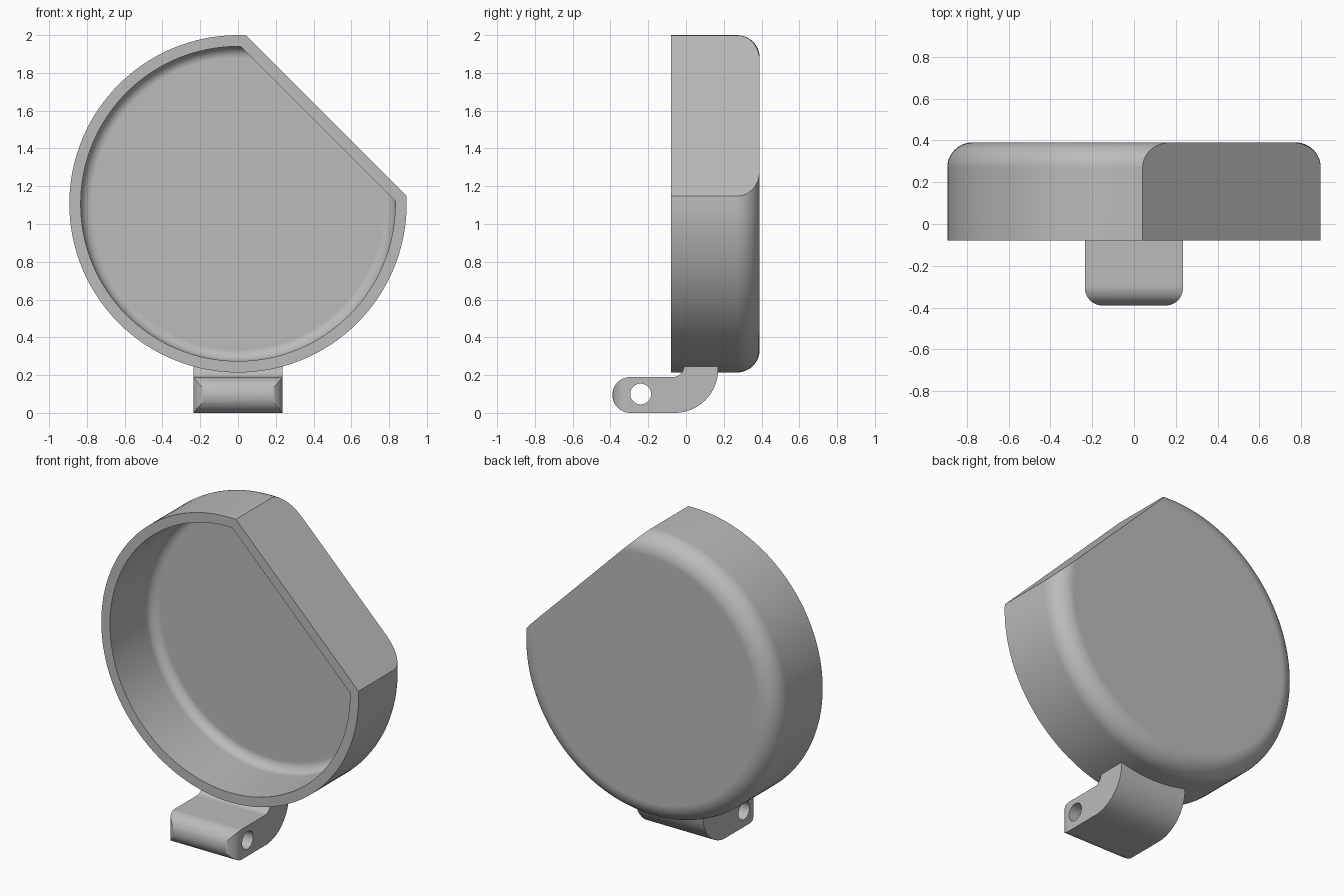
import bpy, bmesh
from math import sin, cos, pi, radians
from mathutils import Vector

if "Cube" in bpy.data.objects:
    bpy.data.objects.remove(bpy.data.objects["Cube"], do_unlink=True)

GREY = (0.5, 0.5, 0.5, 1)
grey = bpy.data.materials.new("plain grey")
grey.use_nodes = True
grey.diffuse_color = GREY
grey.node_tree.nodes["Principled BSDF"].inputs["Base Color"].default_value = GREY

CENTRE_Z, RADIUS, WALL = 1.107, 0.893, 0.06
FRONT, BACK = -0.08, 0.39


def arc(cx, cy, r, start, end, n=12):
    """Points on an arc, angles in degrees."""
    angles = [radians(start + (end - start) * i / n) for i in range(n + 1)]
    return [(cx + r * cos(a), cy + r * sin(a)) for a in angles]


def make_object(name, bm):
    bmesh.ops.recalc_face_normals(bm, faces=bm.faces)
    mesh = bpy.data.meshes.new(name)
    bm.to_mesh(mesh)
    bm.free()
    mesh.materials.append(grey)
    ob = bpy.data.objects.new(name, mesh)
    bpy.context.collection.objects.link(ob)
    return ob


def clipped_drum(name, radius, front, back, fillet, cut_offset):
    """Disc with a rounded back rim, sliced flat along a diagonal plane."""
    bm = bmesh.new()
    profile = [(0, front), (radius, front)]
    profile += arc(radius - fillet, back - fillet, fillet, 0, 90) + [(0, back)]
    verts = [bm.verts.new((r, y, CENTRE_Z)) for r, y in profile]
    edges = [bm.edges.new(pair) for pair in zip(verts, verts[1:])]
    bmesh.ops.spin(bm, geom=verts + edges, cent=(0, 0, CENTRE_Z), axis=(0, 1, 0),
                   angle=2 * pi, steps=128)
    bmesh.ops.remove_doubles(bm, verts=bm.verts, dist=1e-5)
    normal = Vector((1, 0, 1)).normalized()
    cut = bmesh.ops.bisect_plane(
        bm, geom=bm.verts[:] + bm.edges[:] + bm.faces[:],
        plane_co=Vector((0, 0, CENTRE_Z)) + normal * cut_offset,
        plane_no=normal, clear_outer=True)
    rim = [e for e in cut["geom_cut"] if isinstance(e, bmesh.types.BMEdge)]
    bmesh.ops.contextual_create(bm, geom=rim)
    # merge the flat front and back into single faces
    bmesh.ops.dissolve_limit(bm, angle_limit=radians(0.1), verts=bm.verts, edges=bm.edges)
    return make_object(name, bm)


def prism(name, points, place, shift):
    """Extrude a closed outline; place maps 2D points into space."""
    bm = bmesh.new()
    face = bm.faces.new([bm.verts.new(place(*p)) for p in points])
    new = bmesh.ops.extrude_face_region(bm, geom=[face])["geom"]
    bmesh.ops.translate(bm, vec=shift, verts=[v for v in new if isinstance(v, bmesh.types.BMVert)])
    return make_object(name, bm)


def boolean(ob, cutter, operation):
    mod = ob.modifiers.new(operation.lower(), "BOOLEAN")
    mod.operation, mod.solver, mod.object = operation, "EXACT", cutter
    bpy.context.view_layer.objects.active = ob
    bpy.ops.object.modifier_apply(modifier=mod.name)
    bpy.data.objects.remove(cutter, do_unlink=True)


def finish(ob):
    bpy.ops.object.select_all(action="DESELECT")
    ob.select_set(True)
    bpy.context.view_layer.objects.active = ob
    bpy.ops.object.shade_smooth_by_angle(angle=radians(30))
    ob.modifiers.new("flat face normals", "WEIGHTED_NORMAL").keep_sharp = True


# Hollow round cover, open at the front
cut = 0.66
cover = clipped_drum("round_cover", RADIUS, FRONT, BACK, 0.12, cut)
hollow = clipped_drum("hollow_cutter", RADIUS - WALL, FRONT - 0.1, BACK - WALL, 0.06, cut - WALL)
boolean(cover, hollow, "DIFFERENCE")
finish(cover)

# Curved hinge tab below the cover, outlined from the side
HALF = 0.235
side = arc(-0.295, 0.095, 0.095, 90, 270, 20)
side += arc(-0.06, 0.23, 0.23, -90, 0, 20) + [(0.17, 0.245), (-0.01, 0.245)]
side += arc(-0.07, 0.25, 0.06, -30, -90, 8)
tab = prism("hinge_tab", side, lambda y, z: (-HALF, y, z), (2 * HALF, 0, 0))

# Pin hole through the tab
pin = prism("pin_hole_cutter", arc(-0.24, 0.1, 0.055, 0, 350, 35),
            lambda y, z: (-0.5, y, z), (1, 0, 0))
boolean(tab, pin, "DIFFERENCE")

# Rounded front corners of the tab
r = 0.085
plan = arc(r - HALF, r - 0.39, r, 180, 270) + arc(HALF - r, r - 0.39, r, 270, 360)
plan += [(HALF, 0.3), (-HALF, 0.3)]
outline = prism("corner_cutter", [(x * 1.0001, y) for x, y in plan],
                lambda x, y: (x, y, -0.2), (0, 0, 0.7))
boolean(tab, outline, "INTERSECT")
finish(tab)
